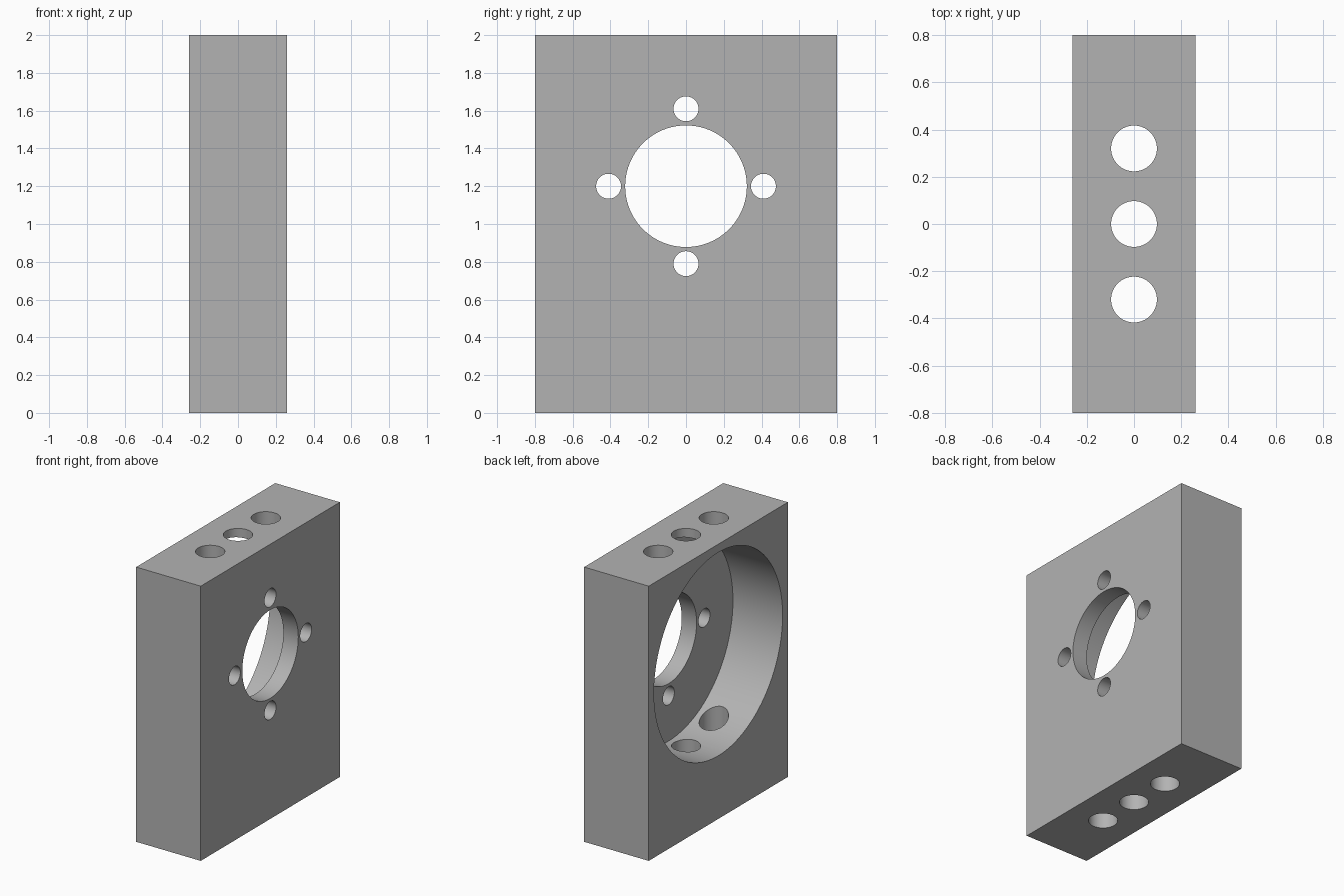
import bpy
import math

if "Cube" in bpy.data.objects:
    bpy.data.objects.remove(bpy.data.objects["Cube"], do_unlink=True)

WIDTH, DEPTH, HEIGHT = 0.52, 1.6, 2.0
BORE_Z = 1.2
FLOOR_X = 0.14      # inner floor of the wide recess
BOLT_RING = 0.41

# Single grey material
grey = bpy.data.materials.new("plain grey")
grey.use_nodes = True
colour = (0.45, 0.45, 0.45, 1)
grey.diffuse_color = colour
grey.node_tree.nodes["Principled BSDF"].inputs["Base Color"].default_value = colour

# Solid block
bpy.ops.mesh.primitive_cube_add(size=1, location=(0, 0, HEIGHT / 2))
block = bpy.context.object
block.name = "bearing_block"
block.scale = (WIDTH, DEPTH, HEIGHT)
bpy.ops.object.transform_apply(location=False, rotation=False, scale=True)
block.data.materials.append(grey)


def drill(name, radius, length, location, along_x=True, sides=64):
    """Cut a round hole into the block."""
    turn = (0, math.pi / 2, 0) if along_x else (0, 0, 0)
    bpy.ops.mesh.primitive_cylinder_add(vertices=sides, radius=radius, depth=length,
                                        location=location, rotation=turn)
    cutter = bpy.context.object
    cutter.name = name
    cutter.hide_render = True
    cutter.data.materials.append(grey)
    bpy.context.view_layer.objects.active = block
    cut = block.modifiers.new(name, "BOOLEAN")
    cut.operation = "DIFFERENCE"
    cut.solver = "EXACT"
    cut.object = cutter
    bpy.ops.object.modifier_apply(modifier=cut.name)
    bpy.data.objects.remove(cutter, do_unlink=True)


# Wide recess, open on the -x face
drill("recess_cutter", 0.74, 1, (FLOOR_X - 0.5, 0, BORE_Z), sides=128)

# Central bore
drill("bore_cutter", 0.322, 1, (0, 0, BORE_Z), sides=96)

# Four bolt holes around the bore
for i in range(4):
    angle = i * math.pi / 2
    drill("bolt_hole_cutter", 0.066, 1,
          (0, BOLT_RING * math.cos(angle), BORE_Z + BOLT_RING * math.sin(angle)))

# Three holes running from top to bottom
for y in (-0.32, 0, 0.32):
    drill("mounting_hole_cutter", 0.097, 3, (0, y, HEIGHT / 2), along_x=False)

# Smooth hole walls with sharp edges
bpy.ops.object.select_all(action="DESELECT")
block.select_set(True)
bpy.context.view_layer.objects.active = block
bpy.ops.object.shade_smooth_by_angle(angle=math.radians(30))
